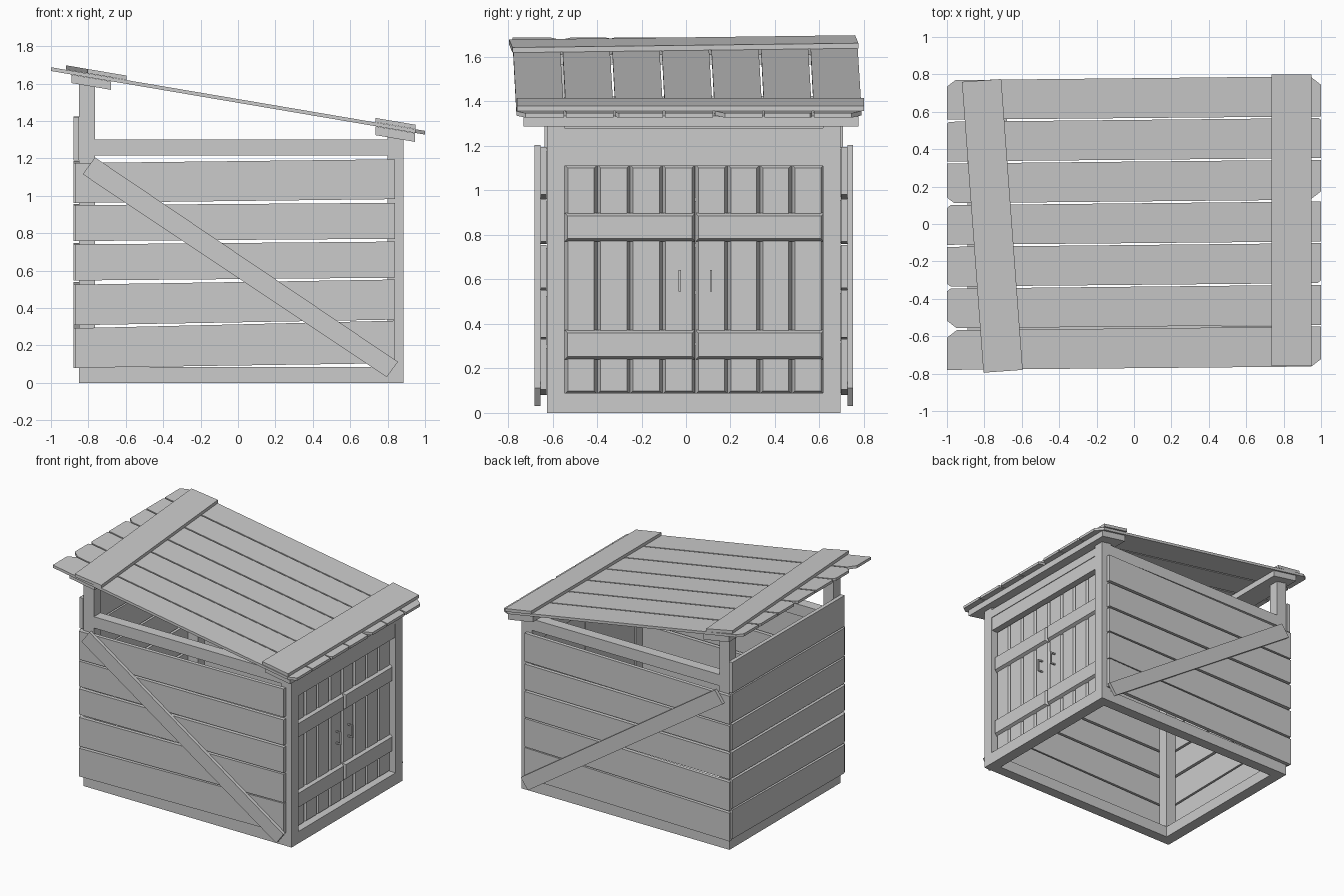
import bpy, bmesh, math
from mathutils import Vector

if "Cube" in bpy.data.objects:
    bpy.data.objects.remove(bpy.data.objects["Cube"])

CY = 0.035          # the shed body sits slightly off the roof centre


def prism(name, pts, lo, hi, place, inset=0.0):
    """Extrude a 2D outline from lo to hi; inset shrinks a quad's hi face (bevelled board)."""
    bm = bmesh.new()
    cu = sum(p[0] for p in pts) / len(pts)
    cv = sum(p[1] for p in pts) / len(pts)
    a = [bm.verts.new(place(u, v, lo)) for u, v in pts]
    b = [bm.verts.new(place(u - math.copysign(inset, u - cu),
                            v - math.copysign(inset, v - cv), hi)) for u, v in pts]
    bm.faces.new(a[::-1])
    bm.faces.new(b)
    n = len(pts)
    for i in range(n):
        j = (i + 1) % n
        bm.faces.new((a[i], a[j], b[j], b[i]))
    bmesh.ops.recalc_face_normals(bm, faces=bm.faces)
    me = bpy.data.meshes.new(name)
    bm.to_mesh(me)
    bm.free()
    ob = bpy.data.objects.new(name, me)
    bpy.context.collection.objects.link(ob)
    return ob


def rect(u0, u1, v0, v1):
    return [(u0, v0), (u1, v0), (u1, v1), (u0, v1)]


def flat(u, v, w):      # outline in xy, extruded up
    return Vector((u, v, w))


def endwall(u, v, w):   # outline in yz, extruded along x
    return Vector((w, u, v))


def roof(u, v, w):      # outline in xy, laid on the roof slope
    return Vector((u, v, 1.507 - 0.17 * u + w))


def box(name, x0, x1, y0, y1, z0, z1):
    return prism(name, rect(x0, x1, y0, y1), z0, z1, flat)


# plank rows: bottom left, bottom right, top left, top right heights
rows = [(0.08, 0.105, 0.292, 0.332), (0.308, 0.338, 0.525, 0.552),
        (0.547, 0.562, 0.74, 0.755), (0.758, 0.77, 0.95, 0.962),
        (0.962, 0.982, 1.175, 1.195)]

# both long sides: posts, beams, planks and diagonal brace
for s, side in ((-1, "front"), (1, "back")):
    def wall(u, v, w, s=s):
        return Vector((u, CY + s * w, v))
    prism(side + "_tall_post", rect(-0.85, -0.765, 0, 1.615), 0.58, 0.66, wall)
    prism(side + "_short_post", rect(0.80, 0.885, 0, 1.34), 0.58, 0.66, wall)
    prism(side + "_top_beam", rect(-0.765, 0.80, 1.215, 1.30), 0.58, 0.66, wall)
    prism(side + "_base_beam", rect(-0.765, 0.80, 0, 0.085), 0.58, 0.66, wall)
    for i, (bl, br, tl, tr) in enumerate(rows):
        prism(f"{side}_plank_{i}", [(-0.87, bl), (0.84, br), (0.84, tr), (-0.87, tl)],
              0.662, 0.69, wall)
    prism(side + "_brace", [(-0.83, 1.115), (0.795, 0.03), (0.855, 0.112), (-0.765, 1.205)],
          0.69, 0.715, wall)

# cross beams of the two end frames
box("tall_end_base", -0.85, -0.765, CY - 0.58, CY + 0.58, 0, 0.085)
box("door_sill", 0.80, 0.885, CY - 0.58, CY + 0.58, 0, 0.09)
box("door_header", 0.80, 0.88, CY - 0.58, CY + 0.58, 1.11, 1.215)
box("door_top_beam", 0.80, 0.885, CY - 0.58, CY + 0.58, 1.215, 1.28)

# tall end wall planks
for i, (bl, br, tl, tr) in enumerate(rows + [(1.188, 1.2, 1.42, 1.43)]):
    prism(f"end_plank_{i}", [(-0.635, bl), (0.705, (bl + br) / 2), (0.705, (tl + tr) / 2),
                             (-0.635, tl)], -0.88, -0.851, endwall)

# two doors: bevelled slats, bevelled rails and bent handles
for d, (y0, y1, hy) in enumerate(((-0.545, 0.041, -0.028), (0.043, 0.62, 0.112))):
    step = (y1 - y0) / 4
    for k in range(4):
        prism(f"door_{d}_slat_{k}", rect(y0 + k * step, y0 + (k + 1) * step, 0.085, 1.115),
              0.812, 0.84, endwall, 0.014)
    for k, (z0, z1) in enumerate(((0.24, 0.372), (0.77, 0.898))):
        prism(f"door_{d}_rail_{k}", rect(y0, y1, z0, z1), 0.835, 0.862, endwall, 0.013)
    h = 0.005
    box(f"door_{d}_handle_grip", 0.872, 0.882, hy - h, hy + h, 0.545, 0.642)
    for k, z in enumerate((0.545, 0.632)):
        box(f"door_{d}_handle_end_{k}", 0.835, 0.872, hy - h, hy + h, z, z + 0.01)

# roof planks with clipped corners: left low, right low, right high, left high cuts
cuts = [(0, .04, 0, .04), (.04, 0, 0, .015), (.015, .015, 0, 0), (0, 0, 0, .015),
        (.03, .045, 0, 0), (0, 0, .01, .01), (0, 0, .045, .035)]
for i, c in enumerate(cuts):
    y0, y1 = -0.78 + i * 0.2229, -0.78 + (i + 1) * 0.2229 - 0.011
    q = [(-1, y0), (1, y0 + 0.018), (1, y1 + 0.02), (-1, y1)]
    pts = []
    for (x, y), cut, low in zip(q, c, (1, 1, -1, -1)):
        if cut:
            inner = (x - math.copysign(cut * 1.3, x), y)
            tip = (x, y + low * cut)
            # keep counter-clockwise order around the outline
            pts += [tip, inner] if x * low < 0 else [inner, tip]
        else:
            pts.append((x, y))
    prism(f"roof_plank_{i}", pts, -0.01, 0.01, roof)

# roof battens above and supports below
prism("tall_top_batten", [(-0.805, -0.795), (-0.595, -0.78), (-0.71, 0.775), (-0.92, 0.76)],
      0.011, 0.034, roof)
prism("short_top_batten", rect(0.735, 0.95, -0.76, 0.80), 0.011, 0.034, roof)
prism("tall_support", rect(-0.89, -0.68, -0.74, 0.76), -0.056, -0.011, roof)
prism("short_support", rect(0.735, 0.945, -0.73, 0.775), -0.058, -0.011, roof)
